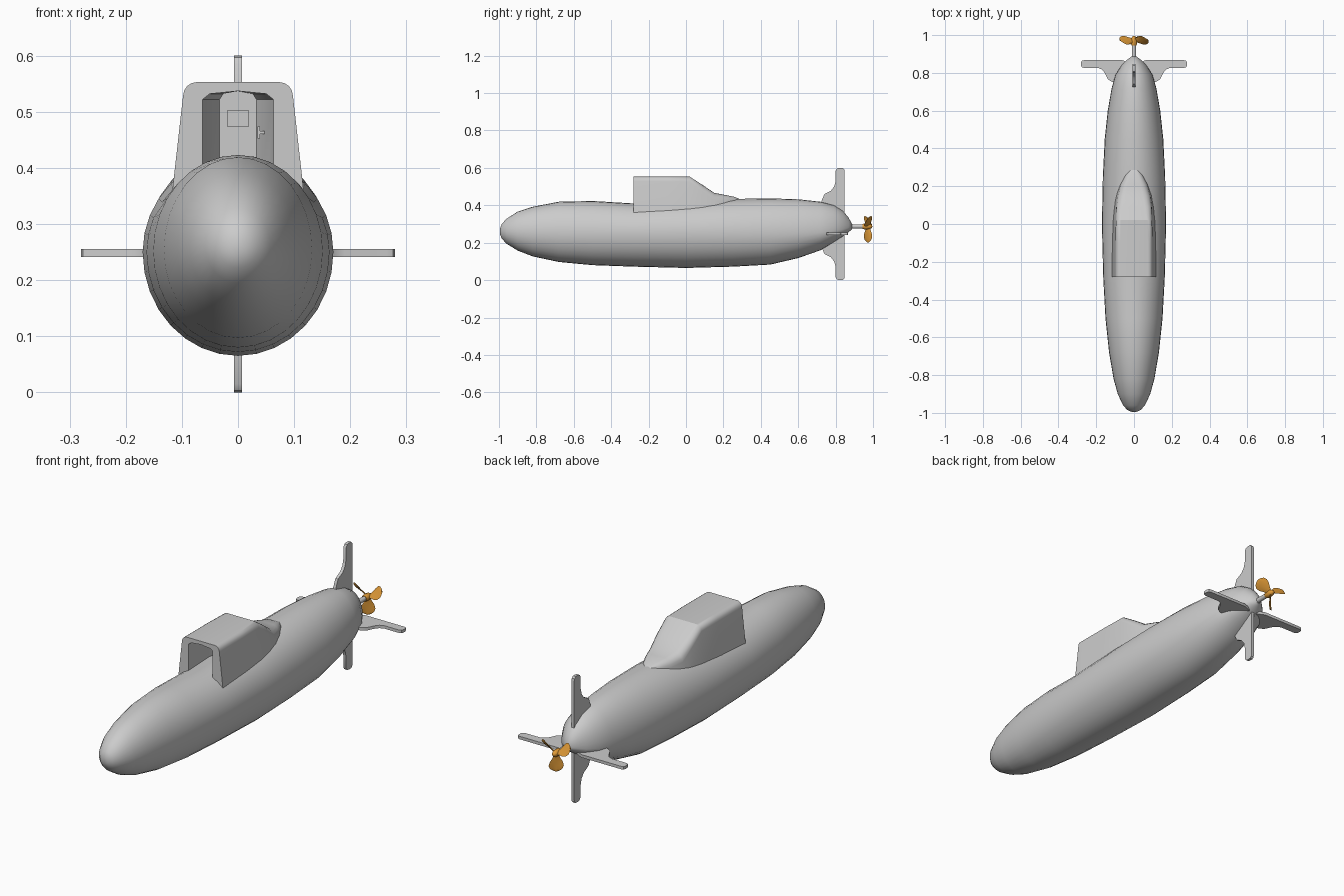
import bpy, bmesh, math
from mathutils import Matrix, Vector

if "Cube" in bpy.data.objects:
    bpy.data.objects.remove(bpy.data.objects["Cube"])


def finish(name, bm, smooth=35, mat=None):
    bmesh.ops.recalc_face_normals(bm, faces=bm.faces)
    me = bpy.data.meshes.new(name)
    bm.to_mesh(me)
    bm.free()
    ob = bpy.data.objects.new(name, me)
    bpy.context.collection.objects.link(ob)
    if mat:
        me.materials.append(mat)
    if smooth:
        shade(ob, smooth)
    return ob


def shade(ob, angle):
    bpy.ops.object.select_all(action='DESELECT')
    ob.select_set(True)
    bpy.context.view_layer.objects.active = ob
    bpy.ops.object.shade_smooth_by_angle(angle=math.radians(angle))


def loft(rings):
    """Skin a list of closed rings and cap both ends."""
    bm = bmesh.new()
    vs = [[bm.verts.new(p) for p in r] for r in rings]
    n = len(rings[0])
    for a, b in zip(vs, vs[1:]):
        for i in range(n):
            j = (i + 1) % n
            bm.faces.new((a[i], a[j], b[j], b[i]))
    bm.faces.new(vs[0])
    bm.faces.new(vs[-1][::-1])
    return bm


def prism(points, offset):
    """Flat outline extruded by the offset vector, centred on the outline."""
    o = Vector(offset)
    return loft([[Vector(p) - o / 2 for p in points], [Vector(p) + o / 2 for p in points]])


def box(name, centre, size):
    bm = bmesh.new()
    bmesh.ops.create_cube(bm, size=1, matrix=Matrix.Translation(centre) @ Matrix.Diagonal((*size, 1)))
    return finish(name, bm, 0)


orange = bpy.data.materials.new("orange")
orange.diffuse_color = (0.75, 0.33, 0.04, 1)
orange.use_nodes = True
orange.node_tree.nodes["Principled BSDF"].inputs["Base Color"].default_value = orange.diffuse_color

# Hull: y, half width, top, bottom, height of widest line
stations = [
    (-0.995, 0.012, 0.275, 0.245, 0.26), (-0.985, 0.035, 0.30, 0.222, 0.26),
    (-0.96, 0.058, 0.328, 0.195, 0.26), (-0.90, 0.086, 0.366, 0.158, 0.258),
    (-0.82, 0.108, 0.392, 0.127, 0.256), (-0.68, 0.132, 0.419, 0.097, 0.254),
    (-0.50, 0.151, 0.423, 0.080, 0.252), (-0.28, 0.163, 0.410, 0.072, 0.25),
    (0.00, 0.17, 0.422, 0.065, 0.25), (0.25, 0.165, 0.434, 0.072, 0.25),
    (0.45, 0.155, 0.437, 0.083, 0.25), (0.60, 0.139, 0.432, 0.118, 0.252),
    (0.72, 0.118, 0.419, 0.160, 0.256), (0.79, 0.098, 0.401, 0.203, 0.265),
    (0.84, 0.066, 0.370, 0.235, 0.272), (0.87, 0.036, 0.333, 0.257, 0.28),
    (0.888, 0.012, 0.299, 0.272, 0.285)]
rings = []
for y, w, top, bot, zc in stations:
    ring = []
    for i in range(32):
        a = math.tau * i / 32
        c, s = math.cos(a), math.sin(a)
        ring.append((w * c, y, zc + s * ((top - zc) if s > 0 else (zc - bot))))
    rings.append(ring)
finish("hull", loft(rings), 40)

# Sail: y, base half width, shoulder half width, top, corner radius
rings = []
for y, b, t, top, r in [(-0.28, 0.118, 0.098, 0.553, 0.025), (-0.1, 0.117, 0.098, 0.553, 0.025),
                        (0.02, 0.113, 0.096, 0.553, 0.027), (0.09, 0.107, 0.094, 0.508, 0.035),
                        (0.15, 0.10, 0.088, 0.467, 0.04), (0.21, 0.085, 0.07, 0.455, 0.035),
                        (0.26, 0.06, 0.045, 0.445, 0.025), (0.30, 0.015, 0.01, 0.428, 0.005)]:
    half = [(b, 0.35)]
    for k in range(5):
        a = math.pi / 8 * k
        half.append((t - r + r * math.cos(a), top - r + r * math.sin(a)))
    rings.append([(x, y, z) for x, z in half] + [(-x, y, z) for x, z in reversed(half)])
sail = finish("sail", loft(rings), 0)

# Open bay in the front of the sail: arched doorway narrowing towards the back wall
rings = []
for y, w in [(-0.32, 0.063), (-0.13, 0.063), (-0.06, 0.033)]:
    rings.append([(w, y, 0.32), (w, y, 0.522), (w * 0.8, y, 0.532), (0, y, 0.537),
                  (-w * 0.8, y, 0.532), (-w, y, 0.522), (-w, y, 0.32)])
cutter = finish("bay_cutter", loft(rings), 0)
cutter.hide_render = True
mod = sail.modifiers.new("bay", 'BOOLEAN')
mod.operation = 'DIFFERENCE'
mod.solver = 'EXACT'
mod.object = cutter
bpy.context.view_layer.objects.active = sail
bpy.ops.object.modifier_apply(modifier="bay")
bpy.data.objects.remove(cutter)
shade(sail, 30)

# Fittings inside the bay
box("bay_panel", (0, -0.063, 0.488), (0.037, 0.008, 0.03))
box("bay_lever_post", (0.041, -0.085, 0.463), (0.012, 0.02, 0.006))
box("bay_lever", (0.037, -0.094, 0.463), (0.005, 0.006, 0.022))

# Upright tail fins (y, z)
upper = [(0.72, 0.38), (0.725, 0.425), (0.74, 0.46), (0.775, 0.478), (0.792, 0.5), (0.80, 0.53),
         (0.80, 0.585), (0.808, 0.597), (0.82, 0.60), (0.838, 0.60), (0.846, 0.592), (0.848, 0.58),
         (0.848, 0.32), (0.78, 0.31)]
for name, flip in (("upper_fin", False), ("lower_fin", True)):
    pts = [(0, y, 0.6 - z if flip else z) for y, z in upper]
    finish(name, prism(pts, (0.014, 0, 0)), 35)

# Side tail fins (x, y)
side = [(0.04, 0.74), (0.115, 0.752), (0.138, 0.765), (0.155, 0.80), (0.17, 0.818), (0.19, 0.826),
        (0.265, 0.826), (0.276, 0.83), (0.28, 0.838), (0.28, 0.856), (0.276, 0.864), (0.265, 0.867),
        (0.06, 0.867), (0.02, 0.85)]
for name, s in (("right_fin", 1), ("left_fin", -1)):
    finish(name, prism([(s * x, y, 0.248) for x, y in side], (0, 0, 0.014)), 35)


# Propeller shaft and hub
def lathe_y(name, profile, z, mat=None):
    return finish(name, loft([[(r * math.cos(math.tau * i / 16), y, z + r * math.sin(math.tau * i / 16))
                               for i in range(16)] for y, r in profile]), 35, mat)


PZ = 0.287
lathe_y("propeller_shaft", [(0.86, 0.012), (0.95, 0.011)], PZ)
lathe_y("propeller_hub", [(0.945, 0.013), (0.955, 0.016), (0.98, 0.015), (0.992, 0.009), (0.996, 0.003)], PZ, orange)

# Three twisted blades: radius, half chord, pitch in degrees
blade = [(0.008, 0.012, 30), (0.025, 0.019, 36), (0.042, 0.029, 42), (0.06, 0.033, 48),
         (0.074, 0.027, 53), (0.082, 0.016, 56), (0.086, 0.005, 58)]
for k in range(3):
    turn = Matrix.Rotation(math.tau * k / 3, 4, 'Y')
    rings = []
    for r, h, pitch in blade:
        a = math.radians(pitch)
        ring = []
        for u, t in [(-1, 0), (-0.5, 0.002), (0, 0.003), (0.5, 0.002), (1, 0), (0.5, -0.002), (0, -0.003), (-0.5, -0.002)]:
            p = Vector((u * h * math.sin(a) + t * math.cos(a), u * h * math.cos(a) - t * math.sin(a), -r))
            ring.append(turn @ p + Vector((0, 0.973, PZ)))
        rings.append([Vector((p.x, min(p.y, 1.0), p.z)) for p in ring])
    finish(f"propeller_blade_{k + 1}", loft(rings), 50, orange)
